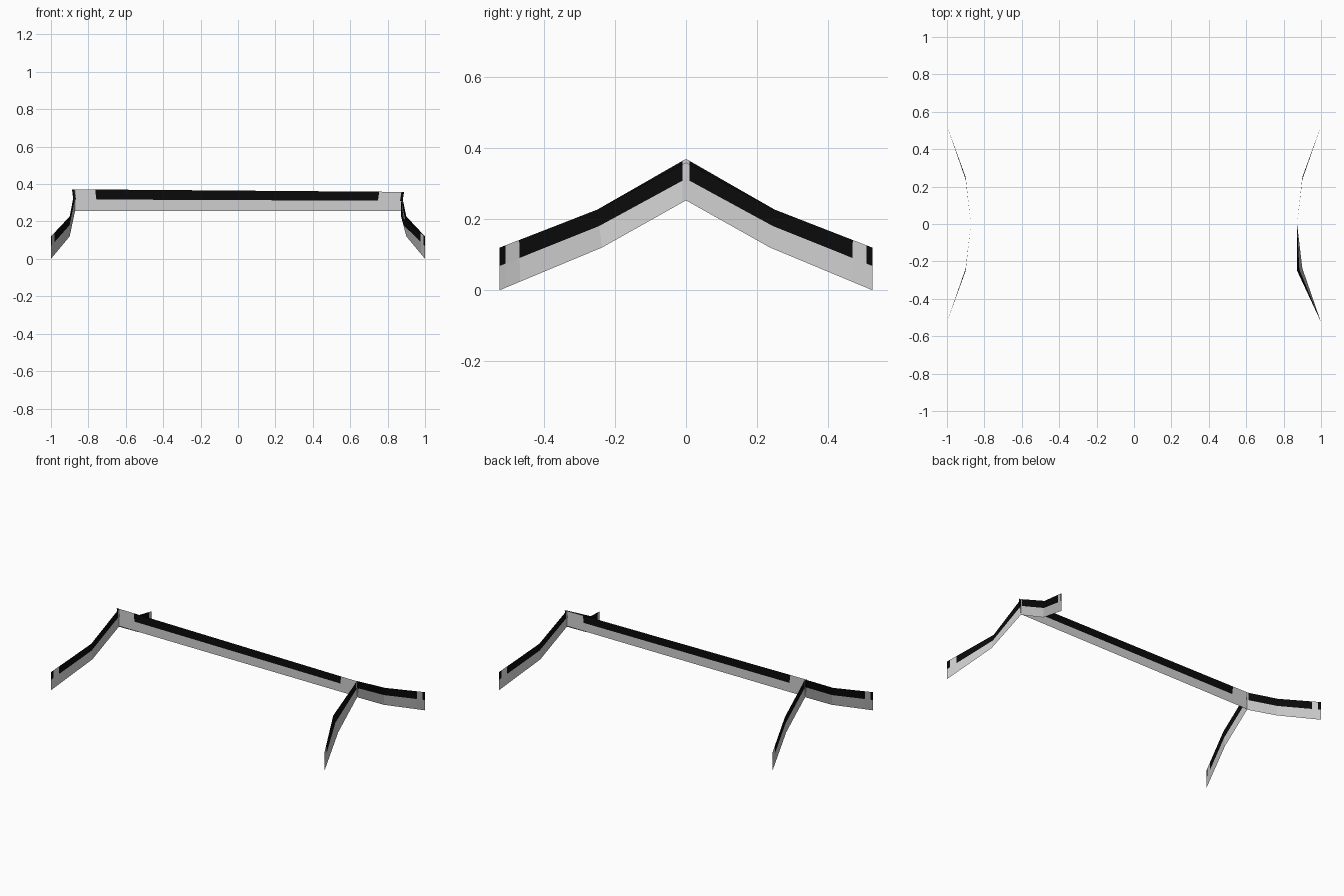
import bpy, bmesh
from mathutils import Vector

if "Cube" in bpy.data.objects:
    bpy.data.objects.remove(bpy.data.objects["Cube"])


def material(name, rgb):
    m = bpy.data.materials.new(name)
    m.diffuse_color = (*rgb, 1)
    m.use_nodes = True
    m.node_tree.nodes["Principled BSDF"].inputs["Base Color"].default_value = m.diffuse_color
    return m


GREY = material("light grey trim", (0.62, 0.62, 0.62))
BLACK = material("black band", (0.003, 0.003, 0.003))


def along(points, f):
    """Point at fraction f, with stations evenly spaced in f."""
    s = f * (len(points) - 1)
    i = min(int(s), len(points) - 2)
    return Vector(points[i]).lerp(Vector(points[i + 1]), s - i)


def board(name, tops, bottoms, band, cuts, gaps):
    """Thin sheet board with a black upper band, left grey in the gaps."""
    bm = bmesh.new()
    rows = []
    for f in cuts:
        t, b = along(tops, f), along(bottoms, f)
        rows.append([bm.verts.new(p) for p in (t, t.lerp(b, band), b)])
    for (f0, r0), (f1, r1) in zip(zip(cuts, rows), zip(cuts[1:], rows[1:])):
        mid = (f0 + f1) / 2
        grey = any(a < mid < b for a, b in gaps)
        for k in range(2):
            face = bm.faces.new((r0[k], r0[k + 1], r1[k + 1], r1[k]))
            face.material_index = 1 if k == 0 and not grey else 0
    me = bpy.data.meshes.new(name)
    bm.to_mesh(me)
    bm.free()
    me.materials.append(GREY)
    me.materials.append(BLACK)
    bpy.context.collection.objects.link(bpy.data.objects.new(name, me))


# Ridge board, slightly lower on the right
board("ridge_board",
      [(-0.888, 0, 0.372), (0.888, 0, 0.358)],
      [(-0.872, 0, 0.257), (0.872, 0, 0.257)],
      0.47, [0, 0.008, 0.07, 0.925, 0.992, 1],
      [(0.008, 0.07), (0.925, 0.992)])

# Four sloping end boards, bent halfway down and flared outward
for sx, side in ((-1, "left"), (1, "right")):
    for sy, end in ((-1, "front"), (1, "back")):
        # the front right board leans inward at its bend
        bend_x = 0.872 if (sx, sy) == (1, -1) else 0.9
        peak = 0.37 if sx < 0 else 0.36
        board(f"end_board_{end}_{side}",
              [(sx * 0.872, 0, peak), (sx * bend_x, sy * 0.25, 0.227),
               (sx, sy * 0.525, 0.12)],
              [(sx * 0.872, 0, 0.253), (sx * 0.9, sy * 0.237, 0.12),
               (sx, sy * 0.525, 0)],
              0.43, [0, 0.02, 0.5, 0.9, 0.97, 1],
              [(0, 0.02), (0.9, 0.97)])
